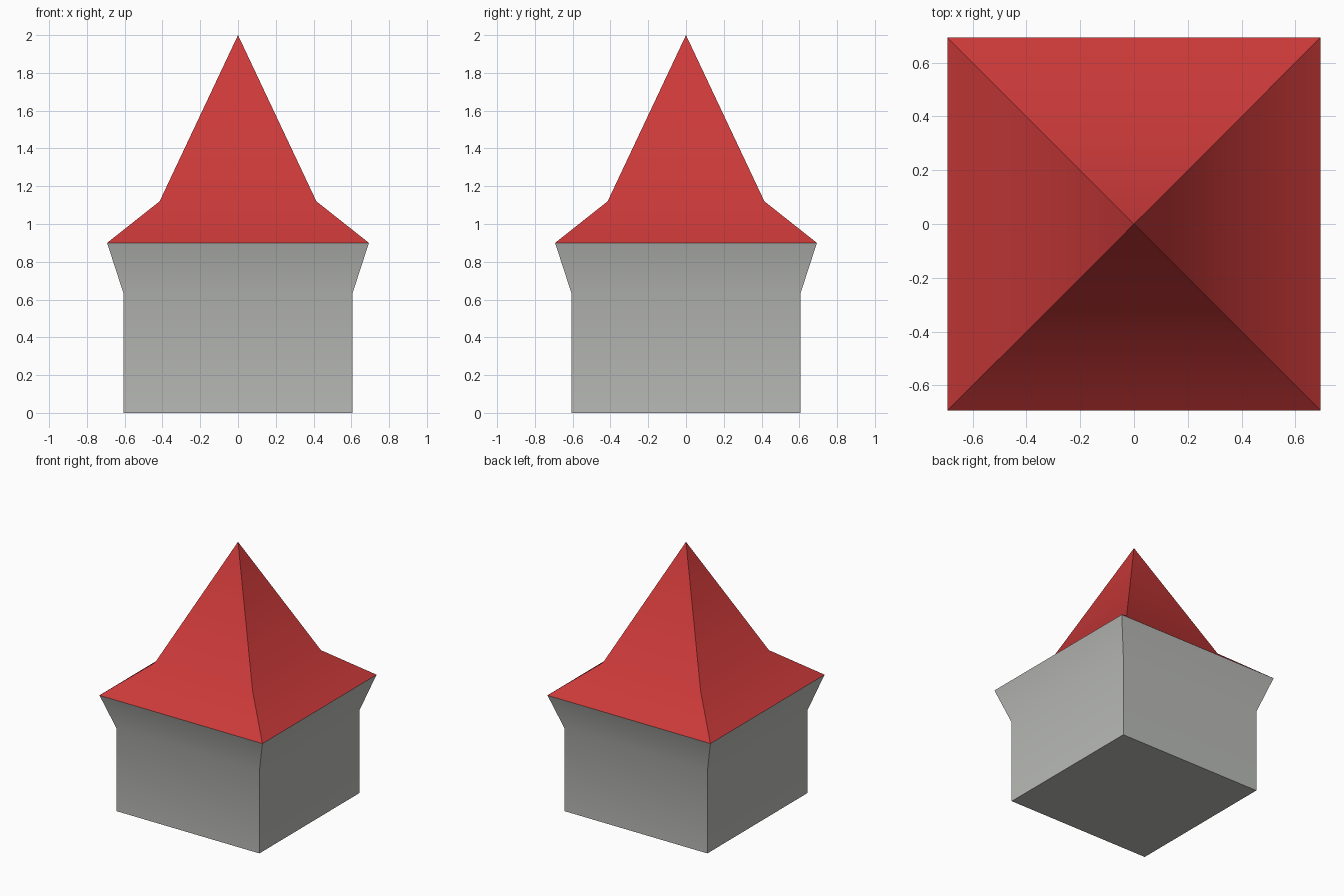
import bpy
import bmesh
import math

cube = bpy.data.objects.get("Cube")
if cube:
    bpy.data.objects.remove(cube, do_unlink=True)


def make_material(name, rgb):
    mat = bpy.data.materials.new(name)
    mat.use_nodes = True
    mat.diffuse_color = (*rgb, 1)
    bsdf = next(n for n in mat.node_tree.nodes if n.type == 'BSDF_PRINCIPLED')
    bsdf.inputs["Base Color"].default_value = (*rgb, 1)
    return mat


def square_loft(name, profile, mat, cap_bottom=False):
    """Stack square rings given as (half width, height); zero width is a point."""
    bm = bmesh.new()
    rings = []
    for half, z in profile:
        corners = [(-1, -1), (1, -1), (1, 1), (-1, 1)] if half else [(0, 0)]
        rings.append([bm.verts.new((x * half, y * half, z)) for x, y in corners])
    for low, high in zip(rings, rings[1:]):
        for i in range(4):
            j = (i + 1) % 4
            top = [high[j], high[i]] if len(high) == 4 else high
            bm.faces.new([low[i], low[j], *top])
    if cap_bottom:
        bm.faces.new(reversed(rings[0]))
    mesh = bpy.data.meshes.new(name)
    bm.to_mesh(mesh)
    bm.free()
    mesh.materials.append(mat)
    obj = bpy.data.objects.new(name, mesh)
    bpy.context.collection.objects.link(obj)

    # Soft bends in the profile, crisp corners
    bpy.ops.object.select_all(action='DESELECT')
    obj.select_set(True)
    bpy.context.view_layer.objects.active = obj
    bpy.ops.object.shade_smooth_by_angle(angle=math.radians(40))
    return obj


stone = make_material("stone grey", (0.49, 0.50, 0.475))
tile = make_material("roof red", (0.60, 0.041, 0.041))

EAVE = (0.693, 0.90)

# Tower walls flaring out to the eaves
square_loft("tower_walls", [(0.607, 0), (0.607, 0.635), EAVE], stone, cap_bottom=True)

# Steep pointed roof with a shallow skirt
square_loft("roof", [EAVE, (0.415, 1.12), (0, 2)], tile)
